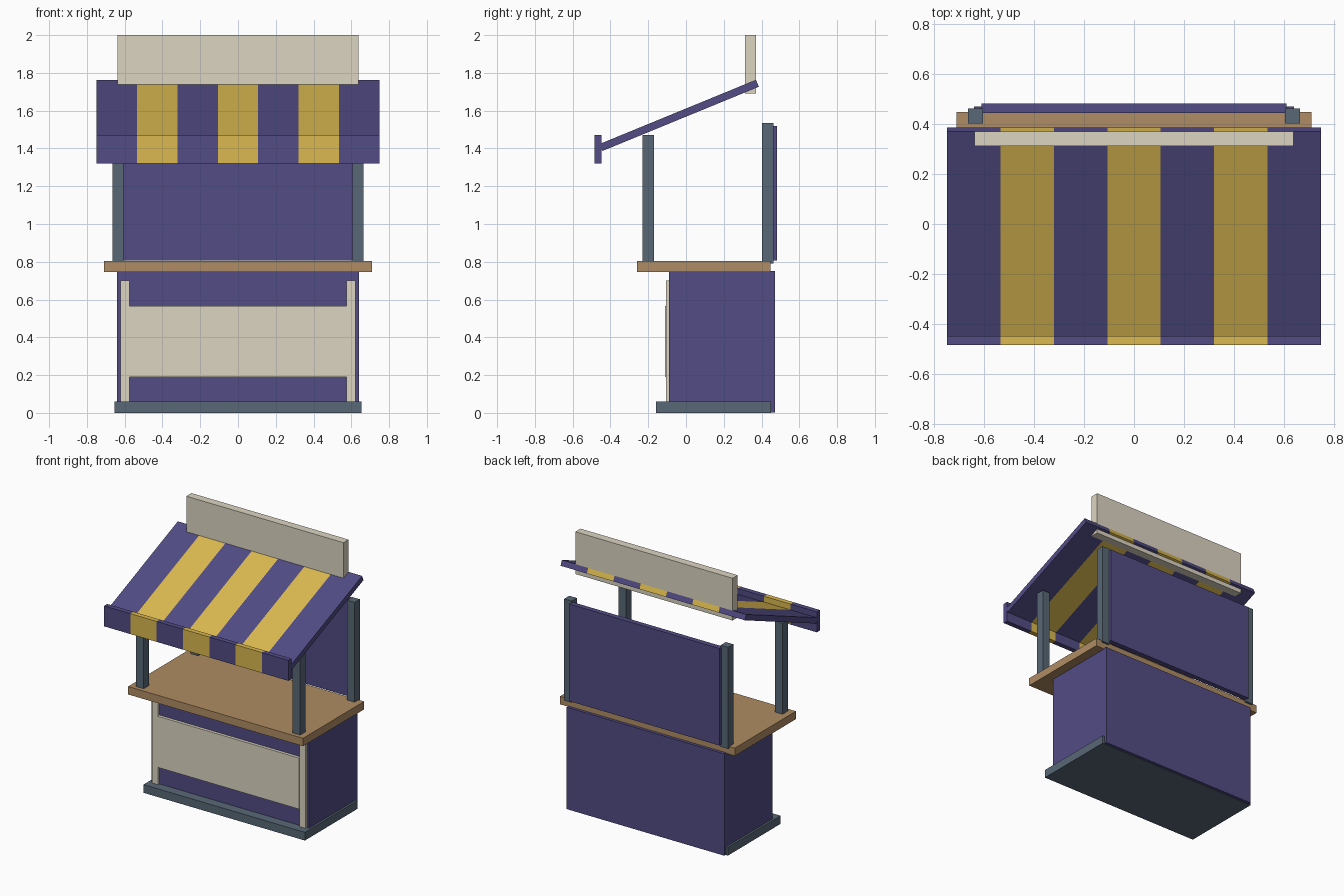
import bpy
import bmesh
import math
from mathutils import Vector, Matrix

default = bpy.data.objects.get("Cube")
if default:
    bpy.data.objects.remove(default, do_unlink=True)


def srgb(r, g, b):
    """Convert 8-bit display values to a linear colour."""
    def lin(c):
        c /= 255
        return c / 12.92 if c <= 0.04045 else ((c + 0.055) / 1.055) ** 2.4
    return (lin(r), lin(g), lin(b), 1)


def material(name, colour):
    mat = bpy.data.materials.new(name)
    mat.use_nodes = True
    mat.diffuse_color = colour
    mat.node_tree.nodes["Principled BSDF"].inputs["Base Color"].default_value = colour
    return mat


purple = material("purple", srgb(82, 76, 133))
yellow = material("yellow", srgb(219, 185, 80))
cream = material("cream", srgb(220, 213, 194))
slate = material("slate", srgb(88, 104, 118))
wood = material("wood", srgb(175, 140, 99))


def box(name, x, y, z, mats, stripes=0, tilt=0):
    """Box from (min, max) ranges, optionally striped along x and tilted about x."""
    size = Vector((x[1] - x[0], y[1] - y[0], z[1] - z[0]))
    centre = Vector((x[0] + x[1], y[0] + y[1], z[0] + z[1])) / 2
    bm = bmesh.new()
    bmesh.ops.create_cube(bm, size=1, matrix=Matrix.Diagonal((*size, 1)))
    if stripes:
        step = size.x / stripes
        for i in range(1, stripes):
            bmesh.ops.bisect_plane(
                bm, geom=bm.verts[:] + bm.edges[:] + bm.faces[:],
                plane_co=(-size.x / 2 + i * step, 0, 0), plane_no=(1, 0, 0))
        for face in bm.faces:
            index = int((face.calc_center_median().x + size.x / 2) / step)
            face.material_index = min(index, stripes - 1) % 2
    mesh = bpy.data.meshes.new(name)
    bm.to_mesh(mesh)
    bm.free()
    for mat in mats:
        mesh.materials.append(mat)
    obj = bpy.data.objects.new(name, mesh)
    obj.location = centre
    obj.rotation_euler.x = tilt
    bpy.context.collection.objects.link(obj)
    return obj


# Lower cabinet, plinth and counter
box("cabinet", (-0.64, 0.64), (-0.09, 0.47), (0.003, 0.75), [purple])
box("plinth", (-0.655, 0.655), (-0.16, 0.45), (0, 0.06), [slate])
box("counter", (-0.71, 0.71), (-0.26, 0.448), (0.745, 0.803), [wood])

# Front panel
box("front_panel", (-0.575, 0.575), (-0.112, -0.09), (0.19, 0.565), [cream])

# Paired trim strips and posts
for side, s in (("left", 1), ("right", -1)):
    trim = sorted((s * 0.575, s * 0.622))
    post = sorted((s * 0.605, s * 0.665))
    box(f"{side}_trim", trim, (-0.106, -0.09), (0.06, 0.70), [cream])
    box(f"{side}_front_post", post, (-0.23, -0.17), (0.80, 1.47), [slate])
    box(f"{side}_rear_post", post, (0.402, 0.462), (0.79, 1.535), [slate])

# Back wall
box("back_wall", (-0.61, 0.61), (0.445, 0.483), (0.808, 1.52), [purple])

# Striped awning with hanging valance
low, high = Vector((0, -0.45, 1.405)), Vector((0, 0.378, 1.745))
span, mid = high - low, (low + high) / 2
half = span.length / 2
box("awning", (-0.748, 0.748), (mid.y - half, mid.y + half),
    (mid.z - 0.02, mid.z + 0.02), [purple, yellow], 7, math.atan2(span.z, span.y))
box("valance", (-0.748, 0.748), (-0.484, -0.448), (1.32, 1.47), [purple, yellow], 7)

# Blank sign board
box("sign_board", (-0.638, 0.638), (0.312, 0.371), (1.69, 2.0), [cream])
